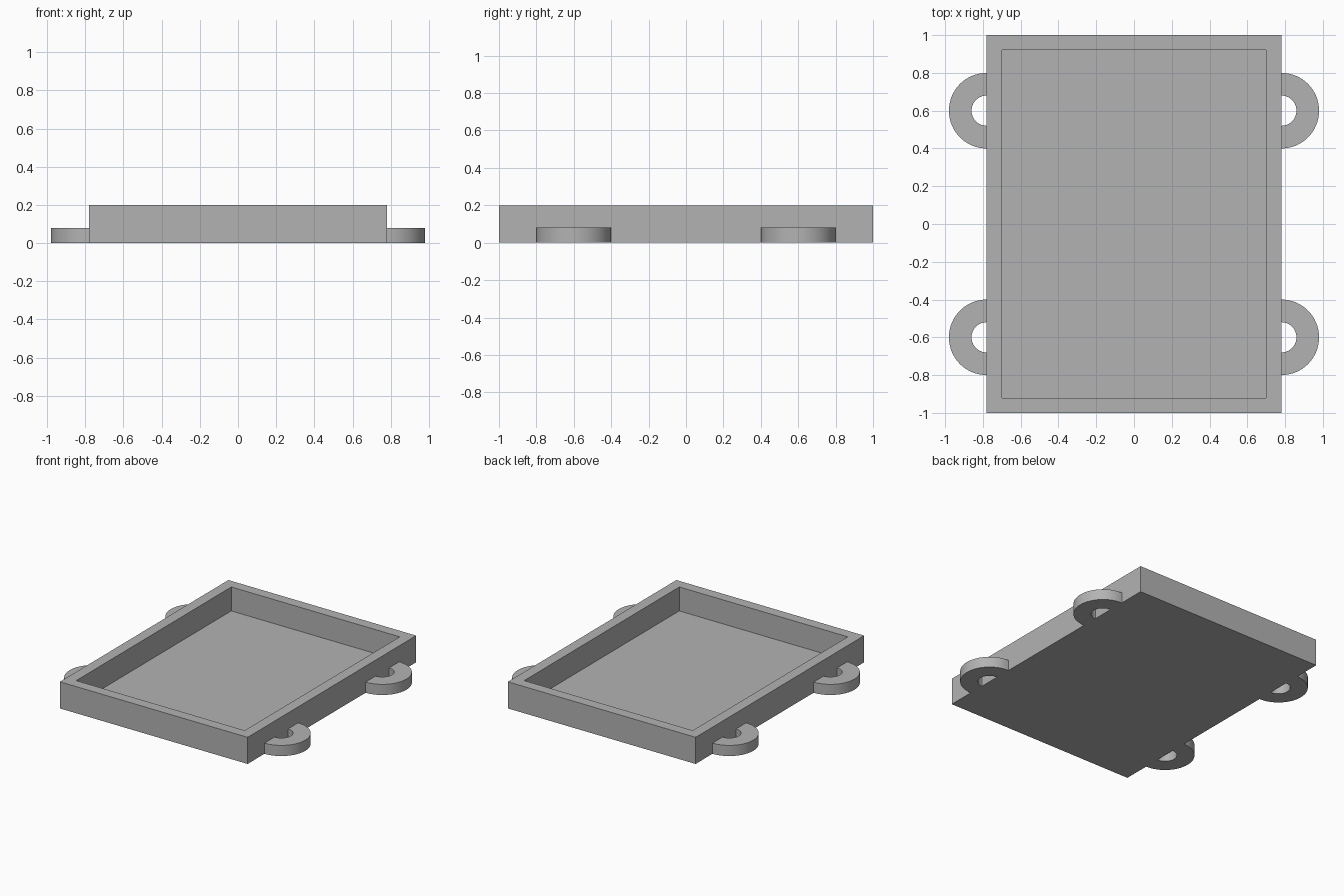
import bpy
import bmesh
from math import pi, sin, cos, radians
from mathutils import Vector

HALF_X, HALF_Y, HEIGHT = 0.78, 1.0, 0.2
WALL, FLOOR = 0.08, 0.02
RING_OUTER, RING_INNER, RING_HEIGHT, RING_Y = 0.2, 0.08, 0.08, 0.6
STEPS = 32

cube = bpy.data.objects.get("Cube")
if cube:
    bpy.data.objects.remove(cube, do_unlink=True)

grey = bpy.data.materials.new("plain grey")
grey.use_nodes = True
grey.diffuse_color = (0.45, 0.45, 0.45, 1)
grey.node_tree.nodes["Principled BSDF"].inputs["Base Color"].default_value = grey.diffuse_color


def make_object(name, bm):
    bmesh.ops.recalc_face_normals(bm, faces=bm.faces)
    mesh = bpy.data.meshes.new(name)
    bm.to_mesh(mesh)
    bm.free()
    mesh.materials.append(grey)
    obj = bpy.data.objects.new(name, mesh)
    bpy.context.collection.objects.link(obj)
    return obj


# Open tray: a box whose top is inset for the rim and sunk to the floor
bm = bmesh.new()
bmesh.ops.create_cube(bm, size=1)
bmesh.ops.scale(bm, vec=(2 * HALF_X, 2 * HALF_Y, HEIGHT), verts=bm.verts)
bmesh.ops.translate(bm, vec=(0, 0, HEIGHT / 2), verts=bm.verts)
top = max(bm.faces, key=lambda f: f.calc_center_median().z)
bmesh.ops.inset_region(bm, faces=[top], thickness=WALL, use_even_offset=True)
sunk = bmesh.ops.extrude_face_region(bm, geom=[top])
floor_verts = [v for v in sunk["geom"] if isinstance(v, bmesh.types.BMVert)]
bmesh.ops.translate(bm, vec=(0, 0, FLOOR - HEIGHT), verts=floor_verts)
if top.is_valid:
    bmesh.ops.delete(bm, geom=[top], context="FACES_ONLY")
make_object("tray", bm)


# Half-ring lugs: a rectangular section swept around a half circle
def make_lug(name, side, y):
    bm = bmesh.new()
    sections = []
    for i in range(STEPS + 1):
        angle = -pi / 2 + pi * i / STEPS
        out = Vector((side * cos(angle), sin(angle), 0))
        base = Vector((side * HALF_X, y, 0))
        lift = Vector((0, 0, RING_HEIGHT))
        sections.append([bm.verts.new(base + out * r + lift * h)
                         for r, h in ((RING_INNER, 0), (RING_OUTER, 0),
                                      (RING_OUTER, 1), (RING_INNER, 1))])
    for a, b in zip(sections, sections[1:]):
        for k in range(4):
            n = (k + 1) % 4
            bm.faces.new((a[k], a[n], b[n], b[k]))
    bm.faces.new(sections[0])
    bm.faces.new(sections[-1])
    return make_object(name, bm)


lugs = [make_lug(f"{end}_{label}_lug", side, y)
        for label, side in (("left", 1), ("right", -1))
        for end, y in (("front", -RING_Y), ("back", RING_Y))]

# Smooth the curved walls only
bpy.ops.object.select_all(action="DESELECT")
for lug in lugs:
    lug.select_set(True)
bpy.context.view_layer.objects.active = lugs[0]
bpy.ops.object.shade_smooth_by_angle(angle=radians(30))
